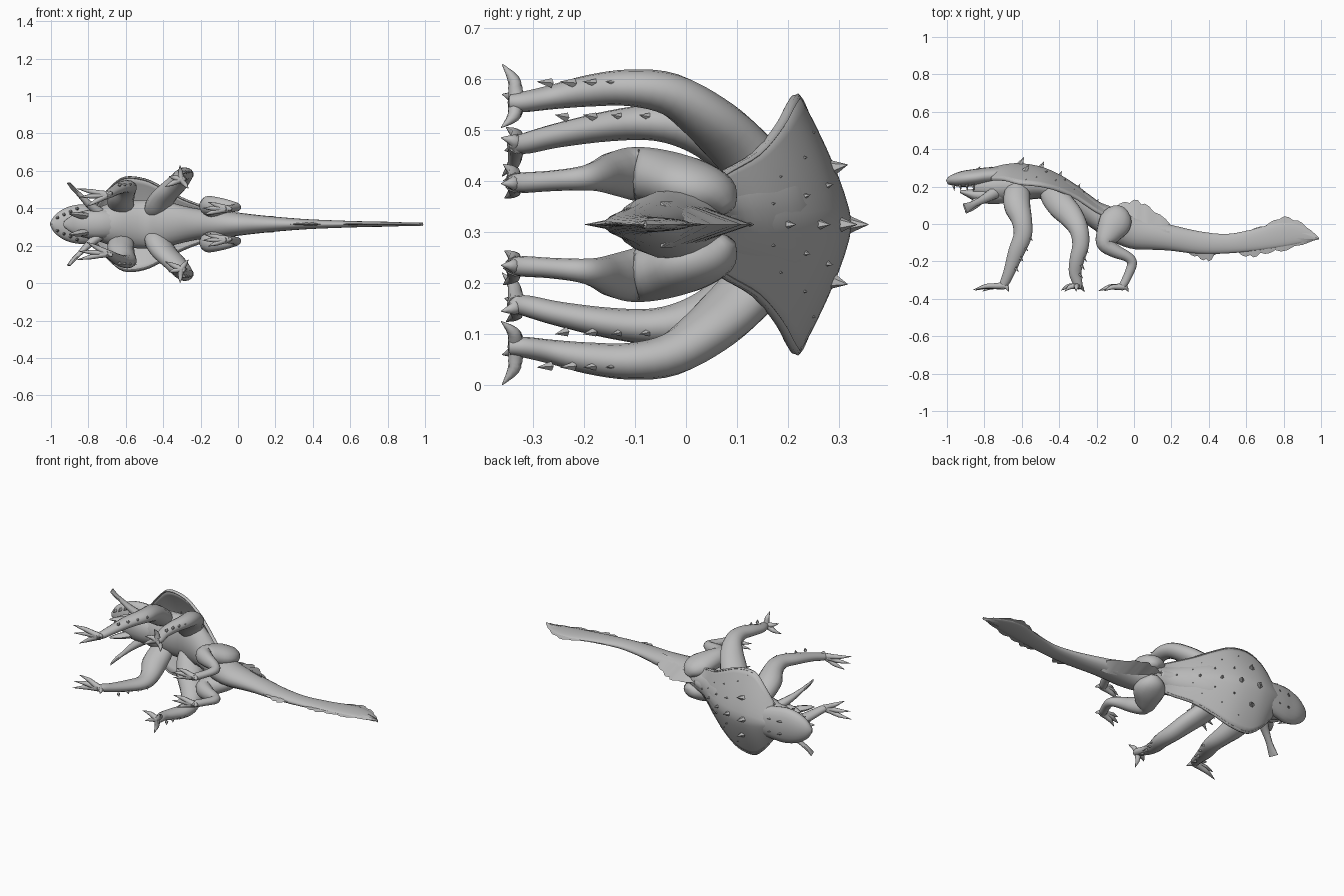
import bpy, bmesh, math
from mathutils import Vector

if "Cube" in bpy.data.objects:
    bpy.data.objects.remove(bpy.data.objects["Cube"])

MID = 0.315          # height of the symmetry plane; the creature lies on its side
SIDE = Vector((0, 0, 1))

hide = bpy.data.materials.new("grey_hide")
hide.use_nodes = True
hide.diffuse_color = (0.5, 0.5, 0.5, 1)
hide.node_tree.nodes["Principled BSDF"].inputs["Base Color"].default_value = (0.5, 0.5, 0.5, 1)


def finish(name, bm, mirror=False, thick=0, angle=50):
    bmesh.ops.recalc_face_normals(bm, faces=bm.faces)
    mesh = bpy.data.meshes.new(name)
    bm.to_mesh(mesh)
    bm.free()
    mesh.materials.append(hide)
    ob = bpy.data.objects.new(name, mesh)
    bpy.context.collection.objects.link(ob)
    ob.location.z = MID
    if thick:
        mod = ob.modifiers.new("thickness", 'SOLIDIFY')
        mod.thickness = thick
        mod.offset = 0
    if mirror:
        mod = ob.modifiers.new("mirror", 'MIRROR')
        mod.use_axis = (False, False, True)
        mod.use_mirror_merge = False
    bpy.ops.object.select_all(action='DESELECT')
    ob.select_set(True)
    bpy.context.view_layer.objects.active = ob
    bpy.ops.object.shade_smooth_by_angle(angle=math.radians(angle))


def smooth(keys, steps=4):
    """Catmull-Rom through tuples of any length."""
    out = []
    for i in range(len(keys) - 1):
        quad = [keys[max(i - 1, 0)], keys[i], keys[i + 1], keys[min(i + 2, len(keys) - 1)]]
        for k in range(steps):
            t = k / steps
            out.append([0.5 * (2 * b + (c - a) * t + (2 * a - 5 * b + 4 * c - d) * t * t
                               + (3 * b - a - 3 * c + d) * t ** 3) for a, b, c, d in zip(*quad)])
    return out + [list(keys[-1])]


def add_loft(bm, keys, sides=14, steps=4):
    """Keys are x, y, side, side radius, in-plane radius."""
    pts = smooth(keys, steps)
    rings = []
    for i, p in enumerate(pts):
        tan = Vector(pts[min(i + 1, len(pts) - 1)][:3]) - Vector(pts[max(i - 1, 0)][:3])
        tan.normalize()
        u = (SIDE - tan * tan.dot(SIDE)).normalized()
        v = tan.cross(u)
        ring = []
        for k in range(sides):
            a = math.tau * k / sides
            ring.append(bm.verts.new(Vector(p[:3]) + u * math.cos(a) * max(p[3], 0.001)
                                     + v * math.sin(a) * max(p[4], 0.001)))
        rings.append(ring)
    for r, s in zip(rings, rings[1:]):
        for k in range(sides):
            bm.faces.new((r[k], r[(k + 1) % sides], s[(k + 1) % sides], s[k]))
    bm.faces.new(rings[0])
    bm.faces.new(rings[-1])


def loft(name, keys, mirror=False, sides=14):
    bm = bmesh.new()
    add_loft(bm, keys, sides)
    finish(name, bm, mirror)


def spikes(name, items, mirror=False):
    """Five-sided cones given as base, tip and base radius."""
    bm = bmesh.new()
    for base, tip, r in items:
        base, tip = Vector(base), Vector(tip)
        d = (tip - base).normalized()
        u = d.orthogonal().normalized()
        v = d.cross(u)
        ring = [bm.verts.new(base + r * (u * math.cos(a) + v * math.sin(a)))
                for a in (math.tau * k / 5 for k in range(5))]
        top = bm.verts.new(tip)
        for k in range(5):
            bm.faces.new((ring[k], ring[(k + 1) % 5], top))
    finish(name, bm, mirror, angle=30)


def fin(name, keys, half, notch):
    """Serrated wedge; keys are x, base y, edge y."""
    bm = bmesh.new()
    rows = []
    for i, (x, lo, hi) in enumerate(smooth(keys, 4)):
        if i % 3 == 1:
            hi += (lo - hi) * notch
        rows.append([bm.verts.new(c) for c in ((x, lo, half), (x, hi, 0), (x, lo, -half))])
    for a, b in zip(rows, rows[1:]):
        for k in range(3):
            bm.faces.new((a[k], a[(k + 1) % 3], b[(k + 1) % 3], b[k]))
    bm.faces.new(rows[0])
    bm.faces.new(rows[-1])
    finish(name, bm, angle=35)


def foot(name, ankle, tips, r):
    bm = bmesh.new()
    a = Vector(ankle)
    for tip in tips:
        t = Vector(tip)
        knuckle = a.lerp(t, 0.6) + Vector((0, 0.01, 0))
        add_loft(bm, [(*a, r, r), (*a.lerp(knuckle, 0.5), r * .75, r * .75),
                      (*knuckle, r * .6, r * .6), (*t, .001, .001)], 8, 3)
    finish(name, bm, True)


# Torso and tail in one sweep
loft("body_and_tail", [
    (-.86, .2, 0, .06, .055), (-.75, .2, 0, .09, .08), (-.65, .205, 0, .12, .09),
    (-.5, .205, 0, .13, .07), (-.4, .175, 0, .125, .075), (-.3, .115, 0, .1, .07),
    (-.2, .045, 0, .08, .07), (-.1, -.005, 0, .075, .085), (0, -.045, 0, .062, .088),
    (.1, -.06, 0, .05, .078), (.2, -.075, 0, .04, .068), (.35, -.1, 0, .028, .06),
    (.5, -.105, 0, .021, .052), (.65, -.085, 0, .016, .058), (.8, -.055, 0, .013, .066),
    (.9, -.058, 0, .009, .045), (.99, -.08, 0, .002, .003)], sides=20)

# Crest and tail fins
fin("hip_crest", [(-.18, .03, .075), (-.1, .02, .1), (0, 0, .13), (.08, -.02, .095), (.19, -.05, .01)], .045, .12)
fin("tail_top_fin", [(.6, -.07, -.035), (.7, -.05, -.005), (.8, -.03, .04), (.9, -.05, .005), (.99, -.08, -.075)], .009, .15)
fin("tail_keel", [(.28, -.13, -.155), (.34, -.13, -.18), (.4, -.13, -.2), (.45, -.12, -.15)], .014, .2)
fin("tail_bottom_fin", [(.54, -.1, -.15), (.62, -.11, -.18), (.7, -.1, -.16), (.82, -.08, -.14), (.97, -.08, -.085)], .009, .2)

# Shell: x, ridge height, half width, edge height
SHELL = [(-.76, .295, .1, .24), (-.69, .312, .19, .238), (-.61, .318, .25, .217), (-.5, .3, .242, .205),
         (-.4, .258, .195, .18), (-.3, .195, .14, .135), (-.2, .118, .1, .07), (-.12, .085, .065, .03)]
rows = smooth(SHELL, 4)


def shell_point(row, u):
    x, top, w, edge = row
    return Vector((x, edge + (top - edge) * (1 - abs(u) ** 1.35), u * w))


bm = bmesh.new()
grid = [[bm.verts.new(shell_point(r, k / 8 - 1)) for k in range(17)] for r in rows]
for a, b in zip(grid, grid[1:]):
    for k in range(16):
        bm.faces.new((a[k], a[k + 1], b[k + 1], b[k]))
finish("back_shell", bm, thick=.014)
loft("shell_rim", [(*shell_point(r, .98), .006, .01) for r in SHELL], True, 8)

# Broad thorns over the shell, leaning backwards
ridge, flank = [], []
for i, size in ((8, .045), (12, .04), (16, .03), (20, .026), (24, .02)):
    p = shell_point(rows[i], 0) - Vector((0, .004, 0))
    ridge.append((p, p + Vector((.5, 1, 0)) * size, size * .45))
for i, u, size in ((9, .43, .042), (13, .32, .022), (17, .3, .02), (21, .3, .016),
                   (11, .72, .016), (15, .62, .016), (19, .6, .014), (9, .88, .014)):
    p = shell_point(rows[i], u) - Vector((0, .003, 0))
    flank.append((p, p + Vector((.6, .9, .2)) * size, size * .45))
spikes("ridge_thorns", ridge)
spikes("flank_thorns", flank, True)

# Head: domed upper plate, jaw, teeth, brow spikes and side paddles
loft("skull", [(-1, .222, 0, .012, .012), (-.975, .232, 0, .052, .028), (-.92, .24, 0, .088, .042),
               (-.85, .248, 0, .105, .046), (-.78, .257, 0, .1, .046), (-.68, .262, 0, .085, .045),
               (-.6, .26, 0, .07, .04)], sides=20)
loft("lower_jaw", [(-.93, .175, 0, .015, .008), (-.89, .165, 0, .045, .02), (-.83, .155, 0, .07, .04),
                   (-.74, .16, 0, .08, .055), (-.66, .17, 0, .075, .05)])
spikes("teeth", [((-.965 + .035 * k, .212, .035 + .016 * k), (-.96 + .035 * k, .175, .033 + .016 * k), .01)
                 for k in range(4)], True)
spikes("brow_spikes", [((x, .285, .035), (x + .02, .31, .04), .01) for x in (-.84, -.78, -.71)], True)
loft("side_paddle", [(-.74, .17, .06, .03, .035), (-.8, .135, .11, .02, .024), (-.85, .11, .16, .012, .018),
                     (-.88, .095, .19, .01, .022), (-.905, .085, .22, .005, .028)], True, 10)
loft("throat_barb", [(-.8, .15, .04, .02, .025), (-.86, .1, .05, .016, .024), (-.9, .06, .055, .003, .006)], True, 8)

# Front legs
loft("front_leg", [(-.62, .225, .06, .03, .04), (-.625, .17, .1, .05, .068), (-.625, .1, .145, .055, .072),
                   (-.6, .02, .185, .045, .056), (-.595, -.06, .2, .036, .05), (-.63, -.15, .193, .03, .044),
                   (-.665, -.25, .175, .024, .032), (-.69, -.31, .16, .021, .026),
                   (-.71, -.34, .155, .016, .018)], True)
foot("front_foot", (-.695, -.33, .157), [(-.86, -.352, .19), (-.85, -.355, .145), (-.81, -.36, .095),
                                       (-.67, -.362, .17)], .02)

# Middle legs
loft("middle_leg", [(-.46, .2, .04, .03, .04), (-.435, .16, .09, .055, .07), (-.39, .1, .155, .052, .075),
                    (-.335, .04, .21, .048, .066), (-.295, -.03, .255, .042, .052), (-.285, -.11, .268, .036, .046),
                    (-.305, -.19, .262, .031, .04), (-.315, -.26, .25, .024, .034), (-.3, -.32, .24, .02, .025),
                    (-.3, -.345, .24, .016, .018)], True)
foot("middle_foot", (-.305, -.33, .24), [(-.39, -.355, .2), (-.37, -.36, .255), (-.31, -.36, .314),
                                       (-.265, -.362, .19)], .02)

# Hind legs, with broad thighs running into the hips
loft("hind_leg", [(-.07, .085, .03, .015, .02), (-.08, .06, .055, .045, .065), (-.1, .01, .075, .055, .088),
                  (-.135, -.05, .092, .055, .07), (-.155, -.105, .1, .052, .047), (-.1, -.145, .1, .042, .037),
                  (-.035, -.175, .095, .03, .028), (-.01, -.21, .09, .023, .027), (-.03, -.27, .085, .02, .024),
                  (-.055, -.32, .082, .02, .022), (-.075, -.345, .082, .015, .016)], True)
foot("hind_foot", (-.06, -.335, .082), [(-.185, -.355, .052), (-.19, -.358, .086), (-.16, -.358, .118),
                                      (-.03, -.362, .08)], .02)

# Small barbs down the back of the limbs
spikes("leg_barbs",
       [((-.56 - .025 * k, -.07 - .055 * k, .21), (-.54 - .025 * k, -.092 - .055 * k, .215), .01) for k in range(4)]
       + [((-.262 - .01 * k, -.13 - .045 * k, .277), (-.242 - .01 * k, -.158 - .045 * k, .28), .01) for k in range(4)],
       True)
